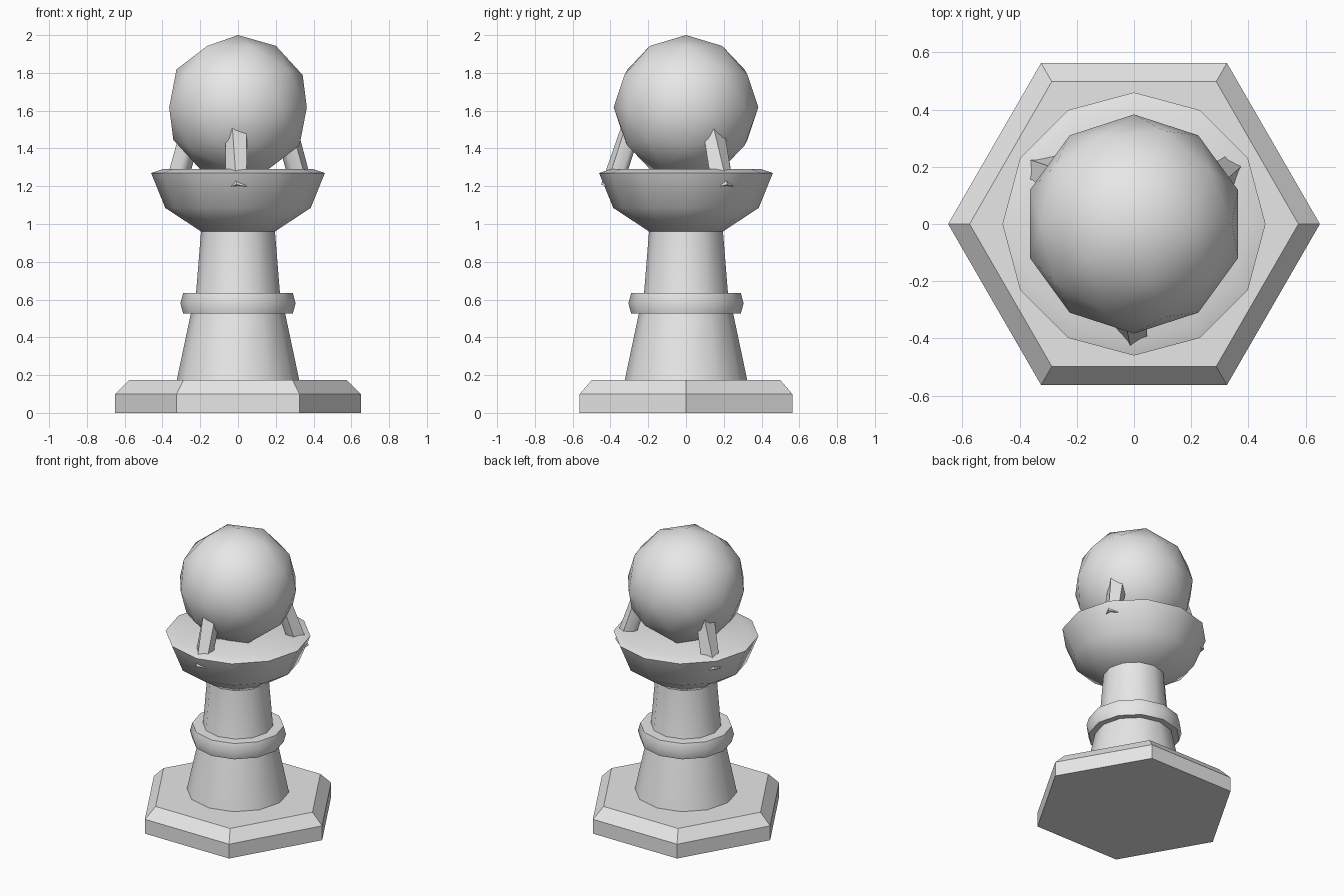
import bpy, bmesh, math
from mathutils import Vector, Matrix

if "Cube" in bpy.data.objects:
    bpy.data.objects.remove(bpy.data.objects["Cube"])

stone = bpy.data.materials.new("grey_stone")
stone.diffuse_color = (0.8, 0.8, 0.8, 1)
stone.use_nodes = True
stone.node_tree.nodes["Principled BSDF"].inputs["Base Color"].default_value = stone.diffuse_color


def finish(name, bm, smooth=None):
    """Turn a bmesh into a named, coloured object."""
    bmesh.ops.recalc_face_normals(bm, faces=bm.faces)
    mesh = bpy.data.meshes.new(name)
    bm.to_mesh(mesh)
    bm.free()
    mesh.materials.append(stone)
    ob = bpy.data.objects.new(name, mesh)
    bpy.context.collection.objects.link(ob)
    if smooth:
        bpy.ops.object.select_all(action='DESELECT')
        ob.select_set(True)
        bpy.context.view_layer.objects.active = ob
        bpy.ops.object.shade_smooth_by_angle(angle=math.radians(smooth))
    return ob


def lathe(name, profile, sides, smooth=None):
    """Closed solid from (radius, z) rings, capped at both ends."""
    bm = bmesh.new()
    rings = []
    for r, z in profile:
        rings.append([bm.verts.new((r * math.cos(2 * math.pi * i / sides),
                                    r * math.sin(2 * math.pi * i / sides), z))
                      for i in range(sides)])
    for a, b in zip(rings, rings[1:]):
        for i in range(sides):
            j = (i + 1) % sides
            bm.faces.new((a[i], a[j], b[j], b[i]))
    bm.faces.new(rings[0][::-1])
    bm.faces.new(rings[-1])
    return finish(name, bm, smooth)


# chamfered hexagonal foot
lathe("hexagonal_base", [(0.65, 0), (0.65, 0.10), (0.575, 0.175)], 6)

# tapering column with a collar
lathe("column", [(0.325, 0.17), (0.25, 0.525), (0.222, 0.635), (0.195, 0.97)], 12, 45)
lathe("collar", [(0.29, 0.525), (0.305, 0.58), (0.29, 0.635)], 12, 45)

# shallow bowl with a rounded rim
lathe("bowl", [(0.195, 0.96), (0.385, 1.085), (0.46, 1.27), (0.40, 1.29)], 12, 45)

# orb
bm = bmesh.new()
bmesh.ops.create_icosphere(bm, subdivisions=2, radius=0.383,
                           matrix=Matrix.Translation((0, 0, 1.617)))
finish("orb", bm, 45)

# three leaning prongs holding the orb
length, tilt = 0.40, math.radians(18)
for k, angle in enumerate((-91, 29, 149)):
    bm = bmesh.new()
    bmesh.ops.create_cone(bm, cap_ends=True, segments=6, radius1=0.06,
                          radius2=0.06, depth=length)
    for v in bm.verts:      # put a corner on the outward (+x) side
        v.co = Matrix.Rotation(math.radians(30), 3, 'Z') @ v.co if not any(
            abs(w.co.y) < 1e-4 for w in bm.verts) else v.co
    bm.transform(Matrix.Rotation(math.radians(angle), 4, 'Z')
                 @ Matrix.Translation((0.393, 0, 1.19))
                 @ Matrix.Rotation(-tilt, 4, 'Y')
                 @ Matrix.Translation((0, 0, length / 2)))
    finish(f"prong_{k + 1}", bm, 65)
